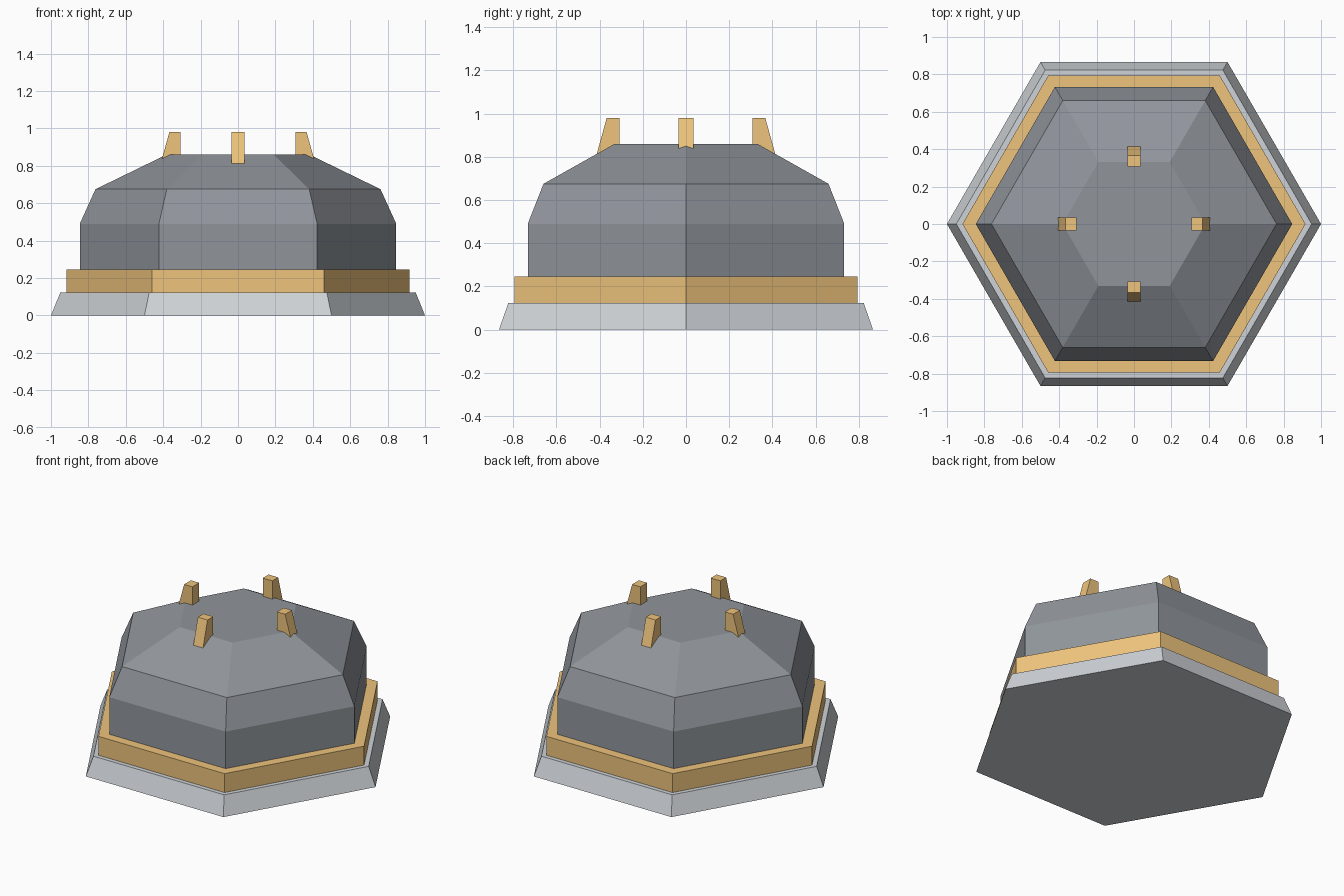
import bpy, bmesh
from math import cos, sin, pi

if "Cube" in bpy.data.objects:
    bpy.data.objects.remove(bpy.data.objects["Cube"])


def material(name, color):
    m = bpy.data.materials.new(name)
    m.diffuse_color = (*color, 1)
    m.use_nodes = True
    m.node_tree.nodes["Principled BSDF"].inputs["Base Color"].default_value = m.diffuse_color
    return m


def make_object(name, bm, mat):
    bmesh.ops.recalc_face_normals(bm, faces=bm.faces)
    mesh = bpy.data.meshes.new(name)
    bm.to_mesh(mesh)
    bm.free()
    mesh.materials.append(mat)
    ob = bpy.data.objects.new(name, mesh)
    bpy.context.collection.objects.link(ob)
    return ob


def hex_stack(name, profile, mat, sides=6):
    """Closed six-sided solid through (radius, height) rings."""
    bm = bmesh.new()
    rings = [[bm.verts.new((r * cos(2 * pi * i / sides), r * sin(2 * pi * i / sides), z))
              for i in range(sides)] for r, z in profile]
    for low, high in zip(rings, rings[1:]):
        for i in range(sides):
            j = (i + 1) % sides
            bm.faces.new((low[i], low[j], high[j], high[i]))
    bm.faces.new(rings[0][::-1])
    bm.faces.new(rings[-1])
    return make_object(name, bm, mat)


def prong(name, angle, mat):
    """Upright tooth with a sloping outer face, pointing outward at angle."""
    profile = [(0.307, 0.80), (0.417, 0.80), (0.367, 0.98), (0.307, 0.98)]
    bm = bmesh.new()
    face = bm.faces.new([bm.verts.new((x, -0.035, z)) for x, z in profile])
    ext = bmesh.ops.extrude_face_region(bm, geom=[face])
    top = [g for g in ext["geom"] if isinstance(g, bmesh.types.BMVert)]
    bmesh.ops.translate(bm, verts=top, vec=(0, 0.07, 0))
    ob = make_object(name, bm, mat)
    ob.rotation_euler.z = angle


light = material("light_grey", (0.62, 0.65, 0.68))
dark = material("dark_grey", (0.28, 0.30, 0.33))
gold = material("gold", (0.85, 0.55, 0.20))

# Sloped foot, gold band and faceted dome
hex_stack("base", [(1.0, 0), (0.95, 0.123)], light)
hex_stack("band", [(0.917, 0.123), (0.917, 0.247)], gold)
hex_stack("dome", [(0.846, 0.247), (0.846, 0.49), (0.762, 0.675), (0.382, 0.86)], dark)

# Four prongs around the top
for n, side in enumerate(("right", "back", "left", "front")):
    prong("prong_" + side, n * pi / 2, gold)
